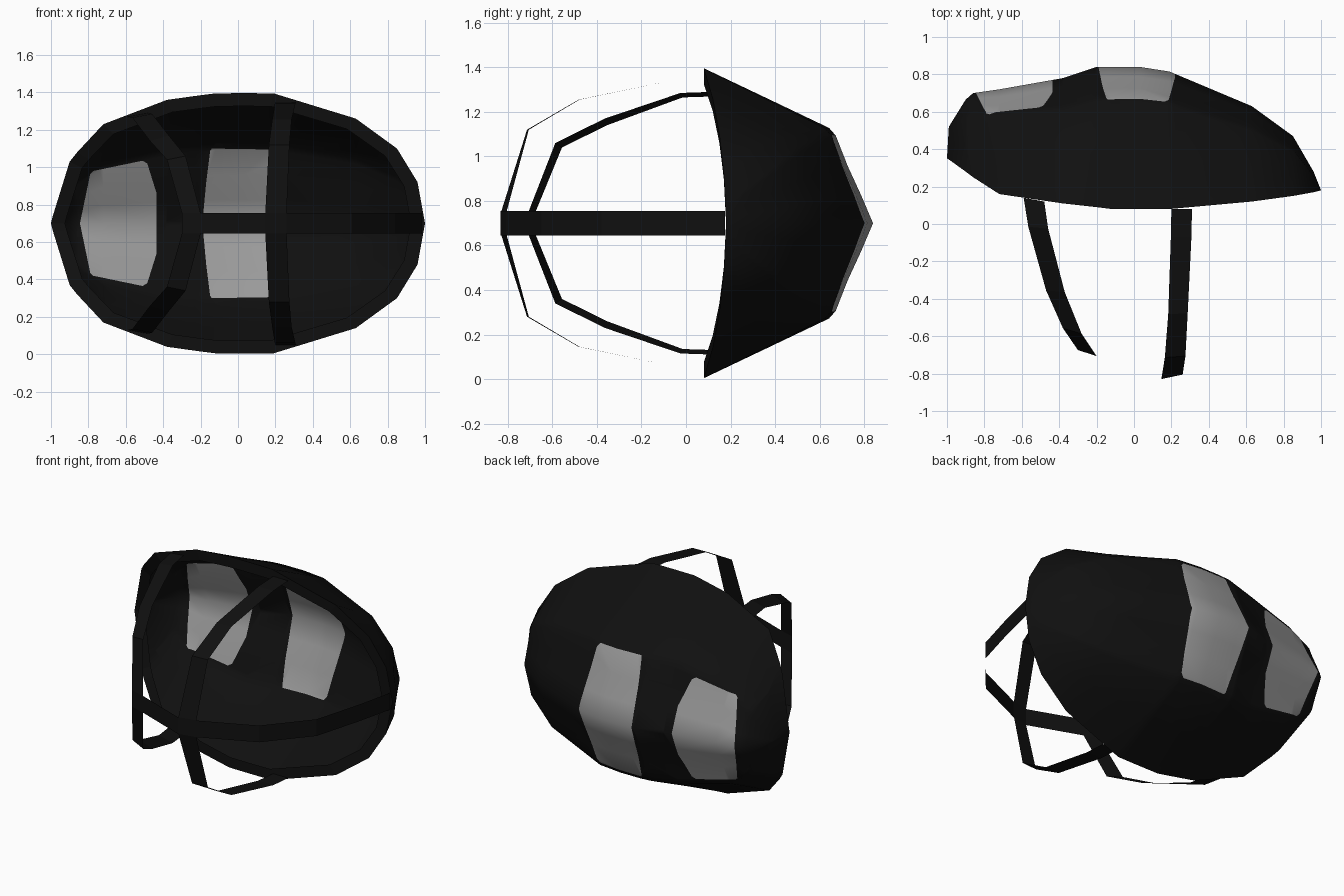
import bpy, bmesh, math
from mathutils import Vector

cube = bpy.data.objects.get("Cube")
if cube:
    bpy.data.objects.remove(cube, do_unlink=True)

MID = 0.7  # height of the symmetry plane


def material(name, value, roughness):
    m = bpy.data.materials.new(name)
    m.use_nodes = True
    colour = (value, value, value, 1)
    m.diffuse_color = colour
    bsdf = m.node_tree.nodes["Principled BSDF"]
    bsdf.inputs["Base Color"].default_value = colour
    bsdf.inputs["Roughness"].default_value = roughness
    return m


black = material("black", 0.005, 0.8)
grey = material("window_grey", 0.32, 0.8)


def add_object(name, bm, mats):
    mesh = bpy.data.meshes.new(name)
    bm.to_mesh(mesh)
    bm.free()
    obj = bpy.data.objects.new(name, mesh)
    bpy.context.collection.objects.link(obj)
    for m in mats:
        mesh.materials.append(m)
    return obj


def smooth(obj, angle):
    bpy.ops.object.select_all(action='DESELECT')
    obj.select_set(True)
    bpy.context.view_layer.objects.active = obj
    bpy.ops.object.shade_smooth_by_angle(angle=math.radians(angle))


def loft(bm, rows):
    """Skin a list of equally long point rows with quads."""
    grid = [[bm.verts.new(p) for p in row] for row in rows]
    for a, b in zip(grid, grid[1:]):
        for j in range(len(a) - 1):
            bm.faces.new((a[j], b[j], b[j + 1], a[j + 1]))
    bmesh.ops.remove_doubles(bm, verts=bm.verts[:], dist=1e-4)


# Shell stations: x, rim half height, rim y, crown y
STATIONS = [
    (-1.0, 0, .35, .35), (-.99, .04, .345, .52), (-.90, .33, .28, .665),
    (-.86, .38, .25, .70), (-.72, .53, .16, .72), (-.38, .66, .11, .78),
    (-.20, .685, .09, .84), (-.12, .695, .08, .84), (.03, .696, .08, .84),
    (.19, .695, .08, .815), (.63, .56, .12, .63), (.85, .40, .15, .47),
    (.96, .22, .17, .28), (1.0, 0, .18, .18)]
# Shared cross-section: height fraction, depth fraction
SECTION = [(1, 0), (.8, .385), (.615, .74), (.565, .78), (.37, .85), (.18, .93), (0, 1)]
SECTION += [(-t, f) for t, f in reversed(SECTION[:-1])]

# Convex window outlines in x, z (upper half, then mirrored)
SIDE = [(-.845, .70), (-.79, .965), (-.775, .98), (-.51, 1.035), (-.485, 1.02), (-.435, .86)]
CENTRE = [(-.195, .72), (-.17, .92), (-.155, 1.08), (-.14, 1.10), (.165, 1.095),
          (.185, 1.07), (.22, .74)]


def full_outline(half):
    low = [(x, 2 * MID - z) for x, z in reversed(half) if z > MID]
    return half + low


# Shell with inset window faces
bm = bmesh.new()
loft(bm, [[(x, yr + (ya - yr) * f, MID + h * t) for t, f in SECTION]
          for x, h, yr, ya in STATIONS])
windows = []
for half in (SIDE, CENTRE):
    pts = full_outline(half)
    sides = []
    for (x0, z0), (x1, z1) in zip(pts, pts[1:] + pts[:1]):
        co, no = Vector((x0, 0, z0)), Vector((z0 - z1, 0, x1 - x0)).normalized()
        sides.append((co, no))
        # only faces around this window are cut
        lo, hi = min(p[0] for p in pts) - .02, max(p[0] for p in pts) + .02
        faces = [f for f in bm.faces
                 if any(v.co.x > lo for v in f.verts) and any(v.co.x < hi for v in f.verts)]
        geom = set(faces)
        for f in faces:
            geom.update(f.edges)
            geom.update(f.verts)
        bmesh.ops.bisect_plane(bm, geom=list(geom), dist=1e-5, plane_co=co, plane_no=no)
    windows.append(sides)
for f in bm.faces:
    c = f.calc_center_median()
    if any(all((c - co).dot(no) < 1e-4 for co, no in sides) for sides in windows):
        f.material_index = 1
smooth(add_object("shell", bm, [black, grey]), 60)

# Flat flange just inside the rim
rim = [(x, y, MID + h) for x, h, y, _ in STATIONS]
rim += [(x, y, MID - h) for x, h, y, _ in reversed(STATIONS[1:-1])]
rim.append(rim[0])
bm = bmesh.new()
loft(bm, [rim, [(x * .925, y, MID + (z - MID) * .9) for x, y, z in rim]])
add_object("rim_flange", bm, [black])


def strap(name, path):
    """Flat ribbon through (centre, half width vector) pairs."""
    bm = bmesh.new()
    loft(bm, [[Vector(c) - Vector(w), Vector(c) + Vector(w)] for c, w in path])
    add_object(name, bm, [black])


def loop(half):
    """Mirror an upper half path below the symmetry plane."""
    return half + [((c[0], c[1], 2 * MID - c[2]), (w[0], w[1], -w[2]))
                   for c, w in reversed(half)]


# Upright head straps
strap("side_strap", loop([
    ((-.535, .13, 1.28), (.055, -.01, .01)), ((-.512, -.02, 1.275), (.053, -.005, .01)),
    ((-.42, -.36, 1.155), (.05, -.005, .015)), ((-.33, -.572, 1.05), (.05, -.015, .01)),
    ((-.25, -.69, .755), (.05, -.016, 0))]))
strap("centre_strap", loop([
    ((.255, .08, 1.35), (.055, 0, 0)), ((.252, -.07, 1.34), (.055, 0, 0)),
    ((.235, -.48, 1.255), (.052, .002, 0)), ((.22, -.71, 1.12), (.055, .004, 0)),
    ((.203, -.817, .755), (.057, .012, 0))]))

# Horizontal strap joining the loops to the far end of the rim
PATH = [(-.30, -.672), (-.20, -.705), (.145, -.832), (.26, -.808), (.61, -.65),
        (.84, -.38), (.93, -.06), (.985, .175)]
strap("cross_strap", [((x, y, MID), (0, 0, .055)) for x, y in PATH])
